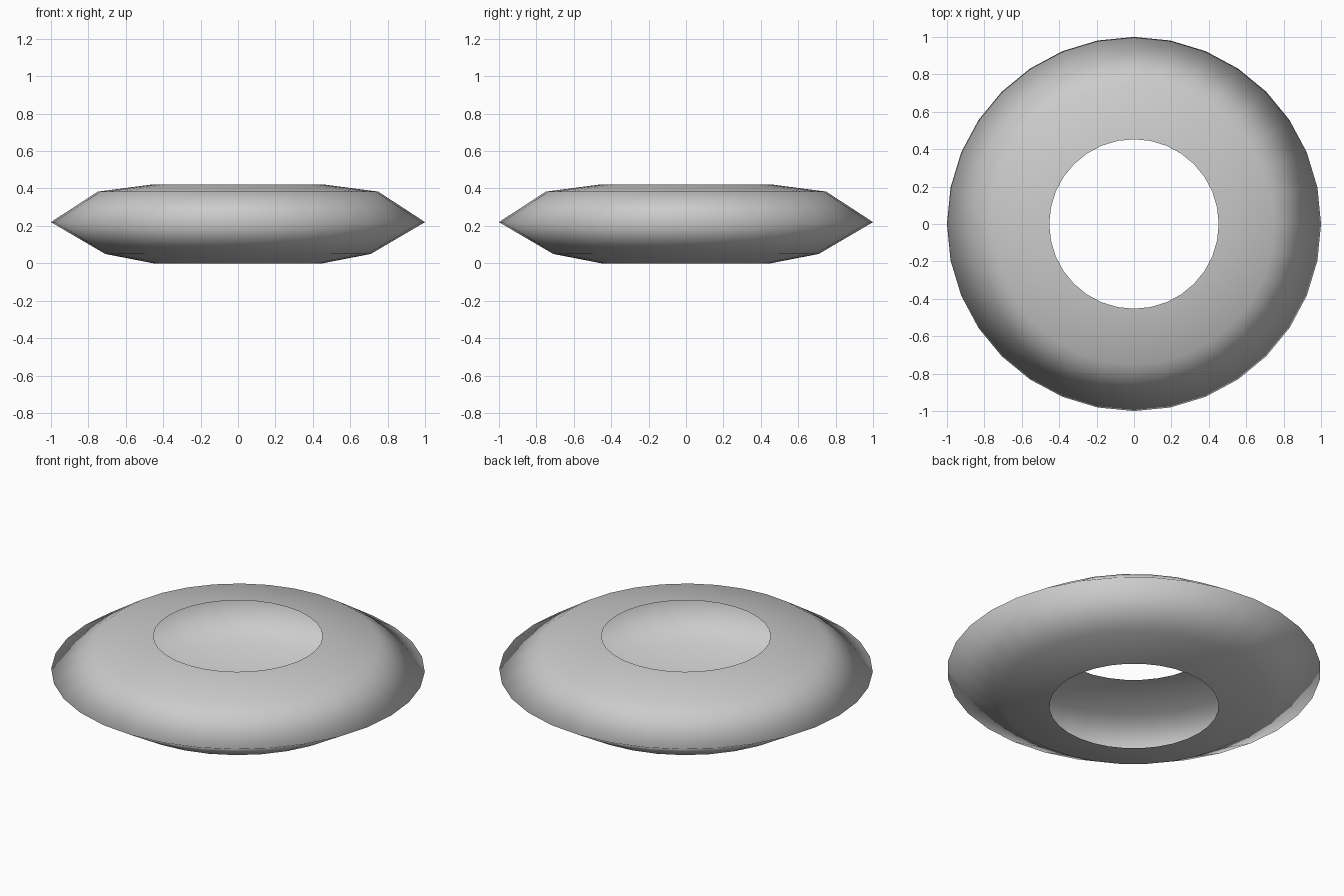
import bpy, bmesh, math

if "Cube" in bpy.data.objects:
    bpy.data.objects.remove(bpy.data.objects["Cube"])

SEGMENTS = 32
# Half cross-section (radius, height) from the bottom rim to the top rim
PROFILE = [(0.453, 0.0), (0.71, 0.05), (1.0, 0.22), (0.75, 0.383), (0.453, 0.422)]

# Open hollow ring: the profile swept around z, left open towards the hole
bm = bmesh.new()
rings = []
for r, z in PROFILE:
    rings.append([bm.verts.new((r * math.cos(2 * math.pi * i / SEGMENTS),
                                r * math.sin(2 * math.pi * i / SEGMENTS), z))
                  for i in range(SEGMENTS)])
for low, high in zip(rings, rings[1:]):
    for i in range(SEGMENTS):
        j = (i + 1) % SEGMENTS
        face = bm.faces.new((low[i], low[j], high[j], high[i]))
        face.smooth = True

mesh = bpy.data.meshes.new("ring_shell")
bm.to_mesh(mesh)
bm.free()
ring = bpy.data.objects.new("ring_shell", mesh)
bpy.context.collection.objects.link(ring)
